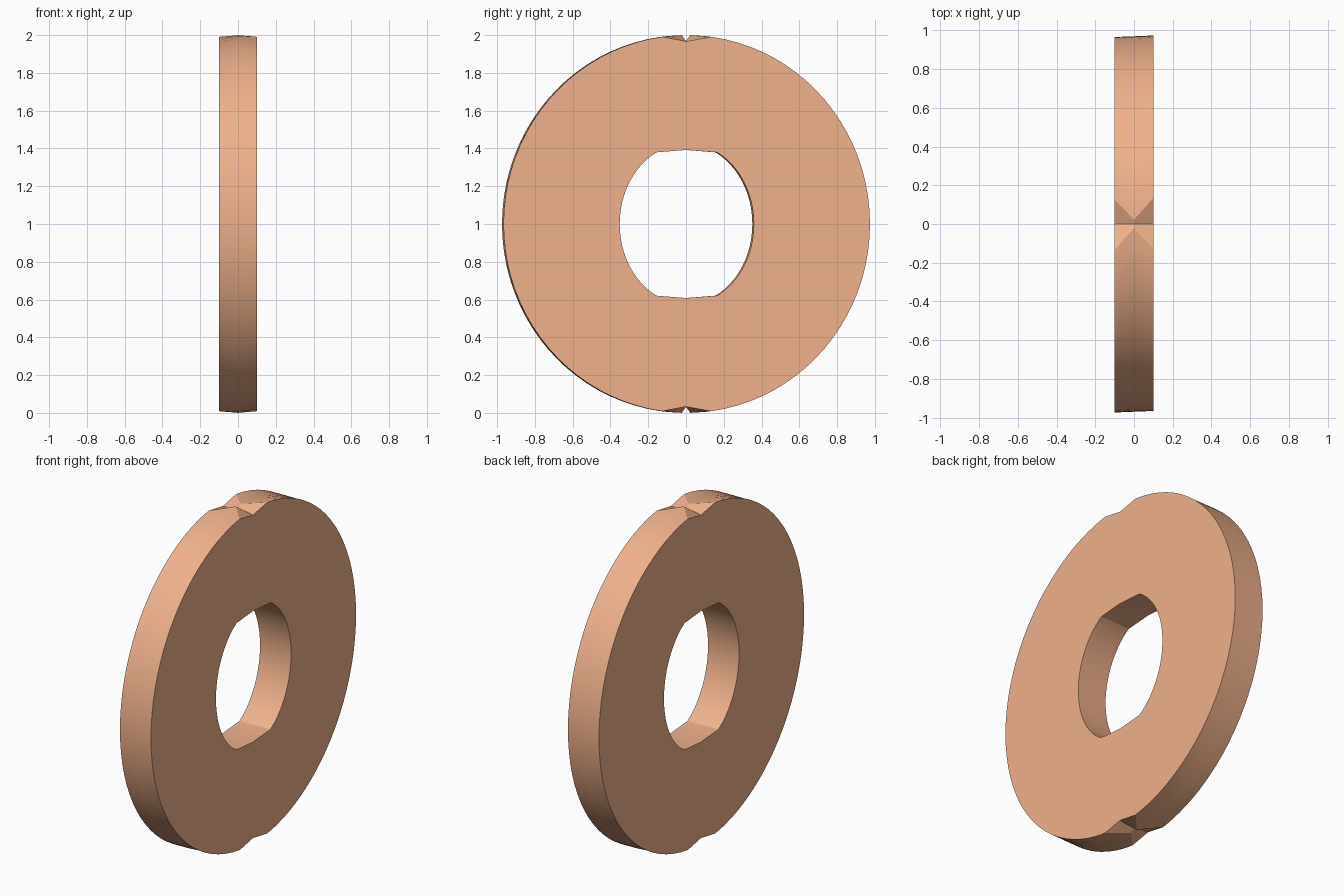
import bpy, bmesh, math

if "Cube" in bpy.data.objects:
    bpy.data.objects.remove(bpy.data.objects["Cube"])

SEG = 40  # segments along each half arc


def profile(a, b, gap, apex, shift):
    """Closed outline of two elliptical arcs meeting at a point top and bottom."""
    t0 = math.asin(gap / a)
    pts = []
    for side in (1, -1):
        pts.append((0.0, 1 + side * apex))
        for i in range(SEG + 1):
            t = t0 + (math.pi - 2 * t0) * i / SEG
            pts.append((side * a * math.sin(t) + shift, 1 + side * b * math.cos(t)))
    return pts


bm = bmesh.new()


def ring(x, pts):
    return [bm.verts.new((x, y, z)) for y, z in pts]


def bridge(r1, r2):
    n = len(r1)
    for i in range(n):
        j = (i + 1) % n
        bm.faces.new((r1[i], r1[j], r2[j], r2[i]))


# outer rim: wide shallow notch on both faces, narrow notch in the middle
outer_l = ring(-0.1, profile(0.97, 1.0, 0.13, 0.967, -0.004))
outer_m = ring(0.0, profile(0.97, 1.0, 0.022, 0.967, 0.0))
outer_r = ring(0.1, profile(0.97, 1.0, 0.13, 0.967, 0.004))

# central hole: curved sides with nearly flat top and bottom
inner_l = ring(-0.1, profile(0.355, 0.425, 0.16, 0.392, -0.004))
inner_r = ring(0.1, profile(0.355, 0.425, 0.16, 0.392, 0.004))

bridge(outer_l, outer_m)
bridge(outer_m, outer_r)
bridge(outer_r, inner_r)
bridge(inner_r, inner_l)
bridge(inner_l, outer_l)
bmesh.ops.recalc_face_normals(bm, faces=bm.faces[:])

mesh = bpy.data.meshes.new("notched_ring")
bm.to_mesh(mesh)
bm.free()
disc = bpy.data.objects.new("notched_ring", mesh)
bpy.context.collection.objects.link(disc)

# copper coloured material
mat = bpy.data.materials.new("copper")
mat.diffuse_color = (0.87, 0.44, 0.26, 1)
mat.use_nodes = True
mat.node_tree.nodes["Principled BSDF"].inputs["Base Color"].default_value = mat.diffuse_color
mesh.materials.append(mat)

bpy.context.view_layer.objects.active = disc
disc.select_set(True)
bpy.ops.object.shade_smooth_by_angle(angle=math.radians(20))
